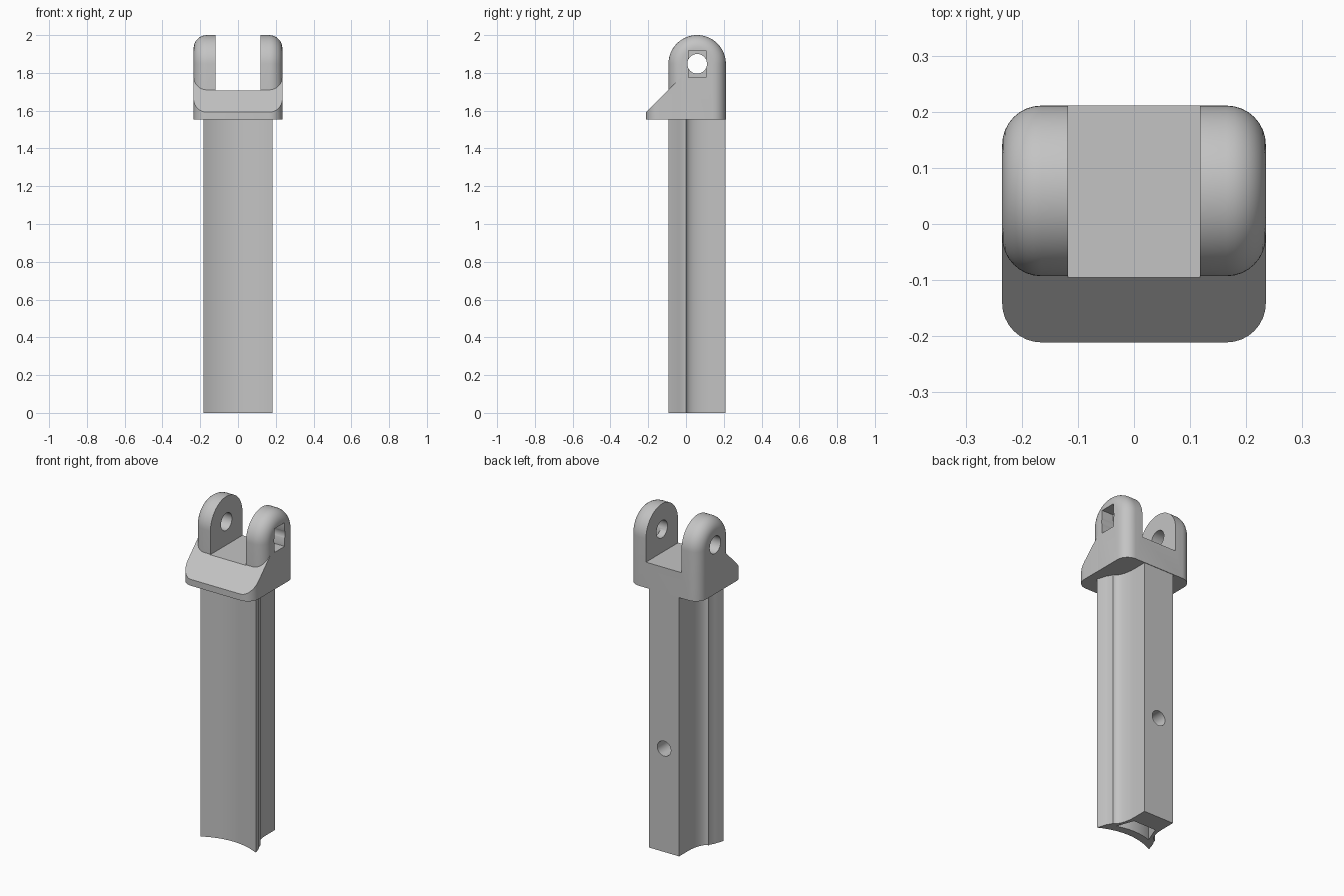
import bpy, bmesh
from math import sin, cos, pi, radians

if "Cube" in bpy.data.objects:
    bpy.data.objects.remove(bpy.data.objects["Cube"], do_unlink=True)

grey = bpy.data.materials.new("plain grey")
grey.use_nodes = True
COLOUR = (0.55, 0.55, 0.55, 1)
grey.diffuse_color = COLOUR
grey.node_tree.nodes["Principled BSDF"].inputs["Base Color"].default_value = COLOUR


def make(name, bm):
    bmesh.ops.recalc_face_normals(bm, faces=bm.faces)
    me = bpy.data.meshes.new(name)
    bm.to_mesh(me)
    bm.free()
    me.materials.append(grey)
    ob = bpy.data.objects.new(name, me)
    bpy.context.collection.objects.link(ob)
    return ob


def loft(name, rings):
    """Skin a list of equal closed rings and cap both ends."""
    bm = bmesh.new()
    loops = [[bm.verts.new(p) for p in ring] for ring in rings]
    n = len(loops[0])
    for a, b in zip(loops, loops[1:]):
        for i in range(n):
            j = (i + 1) % n
            bm.faces.new((a[i], a[j], b[j], b[i]))
    bm.faces.new(loops[0])
    bm.faces.new(loops[-1])
    return make(name, bm)


def prism(name, outline, z0, z1):
    return loft(name, [[(x, y, z) for x, y in outline] for z in (z0, z1)])


def box(name, x0, x1, y0, y1, z0, z1):
    return prism(name, [(x0, y0), (x1, y0), (x1, y1), (x0, y1)], z0, z1)


def cylinder(name, axis, r, c, a, b, n=32):
    """Cylinder along x or y from a to b, c holds the other two coordinates."""
    ring = [(c[0] + r * cos(2 * pi * i / n), c[1] + r * sin(2 * pi * i / n)) for i in range(n)]
    put = (lambda t, u, v: (t, u, v)) if axis == "x" else (lambda t, u, v: (u, t, v))
    return loft(name, [[put(t, u, v) for u, v in ring] for t in (a, b)])


def boolean(ob, other, op):
    mod = ob.modifiers.new(op.lower(), "BOOLEAN")
    mod.operation, mod.solver, mod.object = op, "EXACT", other
    bpy.context.view_layer.objects.active = ob
    bpy.ops.object.modifier_apply(modifier=mod.name)
    bpy.data.objects.remove(other, do_unlink=True)


def smooth(ob):
    bpy.ops.object.select_all(action="DESELECT")
    ob.select_set(True)
    bpy.context.view_layer.objects.active = ob
    bpy.ops.object.shade_smooth_by_angle(angle=radians(30))


def mirrored(right):
    """Complete an outline given from the centre line outward and back."""
    return right + [(-x, y) for x, y in reversed(right) if x > 0]


HALF, FILLET, BASE, FRONT = 0.235, 0.07, 1.554, -0.211
PIN_Y, PIN_Z, ROUND = 0.059, 1.848, 0.152
BACK = PIN_Y + ROUND


# Clevis head: round-topped profile with filleted outer edges
def head_ring(x, inset):
    r = ROUND - inset
    arc = [(x, PIN_Y + r * cos(pi * i / 32), PIN_Z + r * sin(pi * i / 32)) for i in range(33)]
    return arc + [(x, PIN_Y - r, BASE), (x, PIN_Y + r, BASE)]


steps = [pi / 2 * i / 8 for i in range(9)]
side = [(HALF - FILLET + FILLET * sin(a), FILLET * (1 - cos(a))) for a in steps]
head = loft("clevis_head", [head_ring(-x, d) for x, d in reversed(side)]
            + [head_ring(x, d) for x, d in side])

# Sloped front ledge with rounded corners
corner = [(x, FRONT + d) for x, d in side]
ledge = prism("ledge", mirrored([(0, FRONT)] + corner + [(HALF, -0.025), (0, -0.025)]), BASE, 1.9)
bm = bmesh.new()
bm.from_mesh(ledge.data)
bmesh.ops.bisect_plane(bm, geom=bm.verts[:] + bm.edges[:] + bm.faces[:],
                       plane_co=(0, FRONT, 1.592), plane_no=(0, -0.707, 0.707), clear_outer=True)
bmesh.ops.holes_fill(bm, edges=[e for e in bm.edges if e.is_boundary])
bmesh.ops.recalc_face_normals(bm, faces=bm.faces)
bm.to_mesh(ledge.data)
bm.free()
boolean(head, ledge, "UNION")

# Fork gap, pin hole and nut pocket
boolean(head, box("gap_cutter", -0.118, 0.118, -0.4, 0.4, 1.708, 2.2), "DIFFERENCE")
boolean(head, cylinder("pin_cutter", "x", 0.052, (PIN_Y, PIN_Z), -0.5, 0.5), "DIFFERENCE")
boolean(head, box("pocket_cutter", 0.16, 0.4, 0.012, 0.106, 1.776, 1.918), "DIFFERENCE")
smooth(head)


# Shaft: bowed front, stepped edges, flared sides and flat back
def bow(half, edge, centre, n=10):
    return [(half * i / n, centre + (edge - centre) * (i / n) ** 2) for i in range(n + 1)]


flare = [(0.1 + 0.05 * (1 - sin(a)), 0.12 * (1 - cos(a))) for a in steps]
shaft = prism("shaft", mirrored(bow(0.183, -0.092, -0.045) + [(0.165, -0.037), (0.15, -0.011)]
                                + flare + [(0.1, BACK - 0.003), (0, BACK - 0.003)]), 0, BASE + 0.02)

# Hollow core, open at the bottom, and the screw hole into it
core = mirrored(bow(0.115, -0.015, 0.005) + [(0.075, 0.09), (0, 0.09)])
boolean(shaft, prism("core_cutter", core, -0.1, BASE), "DIFFERENCE")
boolean(shaft, cylinder("screw_cutter", "y", 0.045, (0, 0.62), 0.05, 0.4), "DIFFERENCE")
smooth(shaft)
